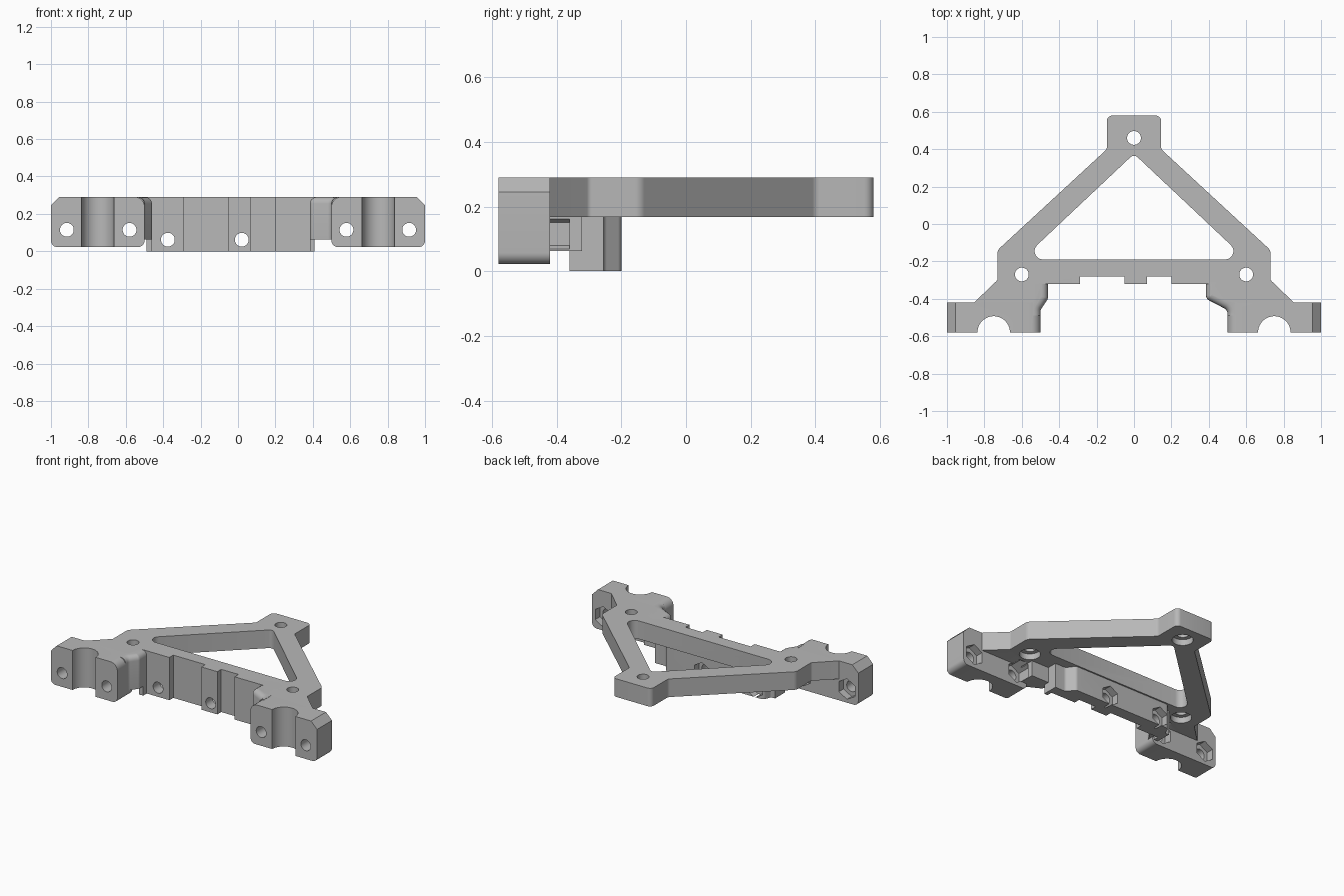
import bpy, bmesh, math
from mathutils import Vector, Matrix

cube = bpy.data.objects.get("Cube")
if cube:
    bpy.data.objects.remove(cube, do_unlink=True)

grey = bpy.data.materials.new("plain grey")
grey.use_nodes = True
GREY = (0.48, 0.48, 0.48, 1)
grey.diffuse_color = GREY
grey.node_tree.nodes["Principled BSDF"].inputs["Base Color"].default_value = GREY

TOP, UNDER = 0.29, 0.167     # plate faces
FRONT, BACK = -0.58, -0.42   # clamp faces


def rounded(points, steps=7):
    """Outline from (x, y, radius) corners; radius may be left out."""
    out = []
    for i, p in enumerate(points):
        c = Vector(p[:2])
        r = p[2] if len(p) > 2 else 0
        if not r:
            out.append(c)
            continue
        a = (Vector(points[i - 1][:2]) - c).normalized()
        b = (Vector(points[(i + 1) % len(points)][:2]) - c).normalized()
        half = a.angle(b) / 2
        centre = c + (a + b).normalized() * (r / math.sin(half))
        start = c + a * (r / math.tan(half)) - centre
        end = c + b * (r / math.tan(half)) - centre
        turn = start.angle_signed(end)
        for k in range(steps + 1):
            out.append(centre + Matrix.Rotation(-turn * k / steps, 2) @ start)
    return out


def prism(name, outline, lo, hi, axis="z", soften=None):
    """Extrude an outline along z, or an xz outline along y."""
    def place(p, h):
        return (p[0], p[1], h) if axis == "z" else (p[0], h, p[1])
    bm = bmesh.new()
    low = [bm.verts.new(place(p, lo)) for p in outline]
    high = [bm.verts.new(place(p, hi)) for p in outline]
    bm.faces.new(low)
    bm.faces.new(high)
    for i in range(len(low)):
        bm.faces.new((low[i - 1], low[i], high[i], high[i - 1]))
    bmesh.ops.recalc_face_normals(bm, faces=bm.faces)
    if soften:
        edges = [e for e in bm.edges if soften(*(v.co for v in e.verts))]
        bmesh.ops.bevel(bm, geom=edges, offset=0.035, segments=4,
                        profile=0.5, affect="EDGES")
    mesh = bpy.data.meshes.new(name)
    bm.to_mesh(mesh)
    bm.free()
    mesh.materials.append(grey)
    obj = bpy.data.objects.new(name, mesh)
    bpy.context.collection.objects.link(obj)
    return obj


def ring(x, y, r, sides=32):
    return [(x + r * math.cos(math.tau * (k + 0.5) / sides),
             y + r * math.sin(math.tau * (k + 0.5) / sides)) for k in range(sides)]


def combine(target, tool, operation):
    mod = target.modifiers.new("combine", "BOOLEAN")
    mod.operation, mod.solver, mod.object = operation, "EXACT", tool
    bpy.context.view_layer.objects.active = target
    bpy.ops.object.modifier_apply(modifier=mod.name)
    bpy.data.objects.remove(tool, do_unlink=True)


# Front edge with its raised pads
pads = [(-0.29, -0.322), (-0.29, -0.28), (-0.05, -0.28), (-0.05, -0.322),
        (0.07, -0.322), (0.07, -0.28), (0.2, -0.28), (0.2, -0.322)]

# Triangular plate
side = [(0.145, 0.58, 0.03), (0.145, 0.4, 0.03), (0.73, -0.14, 0.04),
        (0.73, -0.3, 0.02), (0.855, BACK), (0.54, BACK), (0.54, -0.322)]
mirrored = [(-p[0], *p[1:]) for p in side]
frame = prism("triangle_bracket",
              rounded(side + pads[::-1] + mirrored[::-1]), UNDER, TOP)
window = [(0, 0.375, 0.03), (0.6, -0.19, 0.045), (-0.6, -0.19, 0.045)]
combine(frame, prism("window_cut", rounded(window), 0, 1), "DIFFERENCE")

# Lower mounting bar with stepped lugs and a thinner right end
bar = [(-0.49, -0.255), (-0.49, -0.36), (-0.46, -0.36), (-0.46, -0.322)] + pads + [
    (0.385, -0.322), (0.385, -0.36), (0.41, -0.36), (0.41, -0.255),
    (0.33, -0.255, 0.025), (0.29, -0.2, 0.025),
    (-0.44, -0.2, 0.025), (-0.46, -0.255, 0.01)]
combine(frame, prism("mounting_bar", rounded(bar), 0, UNDER), "UNION")

for s in (-1, 1):
    # Clamp block, rounded below and inside, chamfered on the outer top edge
    block = [(s * 0.5, TOP, 0.05), (s * 0.955, TOP), (s, 0.245),
             (s, 0.022, 0.035), (s * 0.5, 0.022, 0.035)]
    combine(frame, prism("clamp_block", rounded(block), FRONT, BACK, "y"), "UNION")

    # Curved neck joining clamp and bar
    inner = 0.385 if s > 0 else 0.46
    neck = [(s * 0.54, -0.322), (s * inner, -0.322), (s * inner, -0.4, 0.03),
            (s * 0.5, -0.46, 0.035), (s * 0.5, -0.49), (s * 0.54, -0.49)]

    def inner_top(a, b, s=s):
        return (min(a.z, b.z) > TOP - 0.001 and max(s * a.x, s * b.x) < 0.51
                and max(a.y, b.y) < -0.321 and abs(a.y - b.y) > 0.0001)
    combine(frame, prism("clamp_neck", rounded(neck), 0.063, TOP,
                         soften=inner_top), "UNION")

    # Half-round channel
    combine(frame, prism("channel_cut", ring(s * 0.75, FRONT, 0.087, 48), -1, 1),
            "DIFFERENCE")

    # Clamp bolt holes with hexagonal nut pockets behind
    for x in (0.58, 0.915):
        combine(frame, prism("bolt_cut", ring(s * x, 0.115, 0.037), -0.7, -0.4, "y"),
                "DIFFERENCE")
        combine(frame, prism("nut_cut", ring(s * x, 0.115, 0.07, 6), -0.47, -0.36, "y"),
                "DIFFERENCE")

# Bar bolt holes and nut pockets
for x in (-0.375, 0.02):
    combine(frame, prism("bar_bolt_cut", ring(x, 0.062, 0.037), -0.5, -0.1, "y"),
            "DIFFERENCE")
    combine(frame, prism("bar_nut_cut", ring(x, 0.062, 0.066, 6), -0.25, -0.1, "y"),
            "DIFFERENCE")

# Plate screw holes, counterbored underneath
for x, y in ((0, 0.46), (-0.6, -0.27), (0.6, -0.27)):
    combine(frame, prism("screw_cut", ring(x, y, 0.037), 0.1, 1), "DIFFERENCE")
    combine(frame, prism("counterbore_cut", ring(x, y, 0.065), 0.1, UNDER + 0.04),
            "DIFFERENCE")

bpy.ops.object.select_all(action="DESELECT")
frame.select_set(True)
bpy.context.view_layer.objects.active = frame
bpy.ops.object.shade_smooth_by_angle(angle=math.radians(30))
